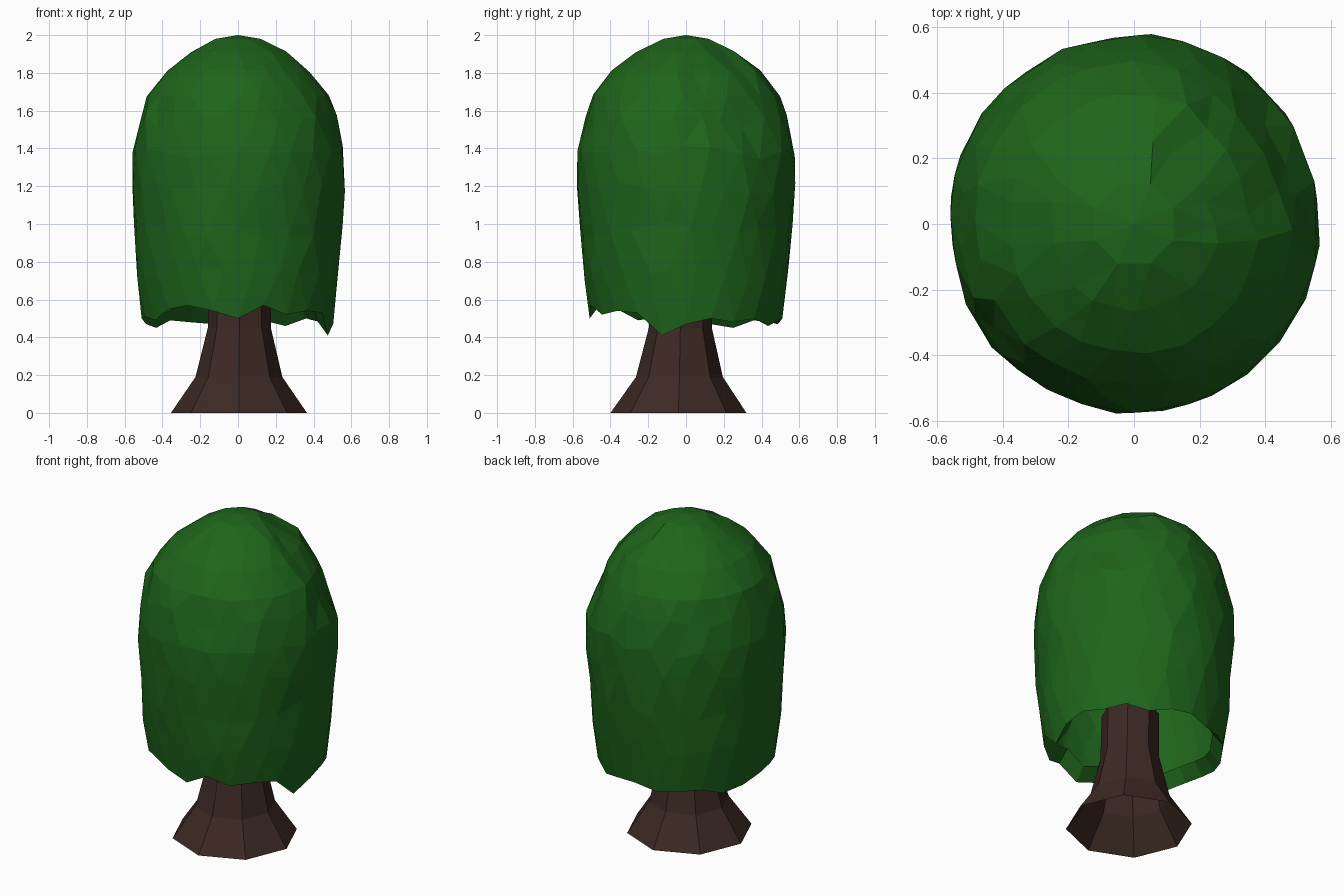
import bpy, bmesh, math, random

if "Cube" in bpy.data.objects:
    bpy.data.objects.remove(bpy.data.objects["Cube"])

random.seed(7)


def material(name, rgb):
    m = bpy.data.materials.new(name)
    m.diffuse_color = (*rgb, 1)
    m.use_nodes = True
    m.node_tree.nodes["Principled BSDF"].inputs["Base Color"].default_value = m.diffuse_color
    return m


def finish(bm, name, mat):
    me = bpy.data.meshes.new(name)
    bm.to_mesh(me)
    bm.free()
    me.materials.append(mat)
    ob = bpy.data.objects.new(name, me)
    bpy.context.collection.objects.link(ob)
    return ob


def interp(table, x):
    for (x0, y0), (x1, y1) in zip(table, table[1:]):
        if x <= x1:
            return y0 + (y1 - y0) * (x - x0) / (x1 - x0)
    return table[-1][1]


# Trunk: flared octagonal column, open at both ends
bm = bmesh.new()
rings = []
for z, r, cx, cy in [(0, .36, .005, -.04), (.19, .23, .005, -.035),
                     (.45, .167, .007, -.03), (.72, .165, .01, -.02)]:
    rings.append([bm.verts.new((cx + r * math.cos(k * math.pi / 4),
                                cy + r * math.sin(k * math.pi / 4), z)) for k in range(8)])
for a, b in zip(rings, rings[1:]):
    for k in range(8):
        j = (k + 1) % 8
        bm.faces.new((a[k], a[j], b[j], b[k]))
finish(bm, "trunk", material("bark", (.045, .022, .017)))

# Canopy: hollow faceted dome with a ragged hem (hem height every 15 degrees)
hem = [.47, .50, .48, .50, .46, .49, .50, .47, .48, .49, .45, .47,
       .50, .51, .49, .55, .57, .54, .50, .57, .52, .54, .53, .41]
profile = [(.4, .49), (.5, .51), (.6, .525), (.8, .54), (1.0, .555), (1.2, .563),
           (1.38, .56), (1.54, .53), (1.68, .485), (1.81, .385), (1.91, .255), (1.98, .12)]
rows = [.74, .97, 1.2, 1.38, 1.54, 1.68, 1.81, 1.91]
SEG = 24
bm = bmesh.new()
rings = []


def hem_ring(inset, lift):
    ring = []
    for k in range(SEG):
        a = 2 * math.pi * k / SEG
        r = interp(profile, hem[k]) - inset
        ring.append(bm.verts.new((r * math.cos(a), r * math.sin(a), hem[k] + lift)))
    return ring


rings.append(hem_ring(.06, .08))        # turned-in lip
rings.append(hem_ring(0, 0))
for i, z in enumerate(rows, 1):
    ring = []
    for k in range(SEG):
        a = 2 * math.pi * (k + .5 * (i % 2)) / SEG
        r = interp(profile, z) + random.uniform(-.007, .007)
        if z > 1.5 and 3 < math.degrees(a) < 65:     # sunken patch on the crown
            r -= .03
        a += random.uniform(-.05, .05)
        dz = random.uniform(-.04, .04) if z < 1.6 else random.uniform(-.006, .006)
        ring.append(bm.verts.new((r * math.cos(a), 1.02 * r * math.sin(a), z + dz)))
    rings.append(ring)

# Lip quads, then staggered triangles up the dome
for k in range(SEG):
    j = (k + 1) % SEG
    bm.faces.new((rings[0][k], rings[0][j], rings[1][j], rings[1][k]))
for i, (a, b) in enumerate(zip(rings[1:], rings[2:])):
    for k in range(SEG):
        j = (k + 1) % SEG
        if i % 2 == 0:
            bm.faces.new((a[k], a[j], b[k]))
            bm.faces.new((a[j], b[j], b[k]))
        else:
            bm.faces.new((a[k], a[j], b[j]))
            bm.faces.new((a[k], b[j], b[k]))

# Crown: a coarser ring and a slightly tilted flat cap
n = SEG // 3
a = rings[-1]
b = [bm.verts.new((.13 * math.cos(2 * math.pi * (k + .5) / n),
                   .13 * math.sin(2 * math.pi * (k + .5) / n), 1.98)) for k in range(n)]
top = bm.verts.new((0, 0, 2))
for k in range(n):
    p = [a[(3 * k + d) % SEG] for d in range(4)]
    q = b[(k + 1) % n]
    for d in range(3):
        bm.faces.new((p[d], p[d + 1], b[k]))
    bm.faces.new((p[3], q, b[k]))
    bm.faces.new((b[k], q, top))
finish(bm, "canopy", material("leaves", (.013, .13, .011)))
